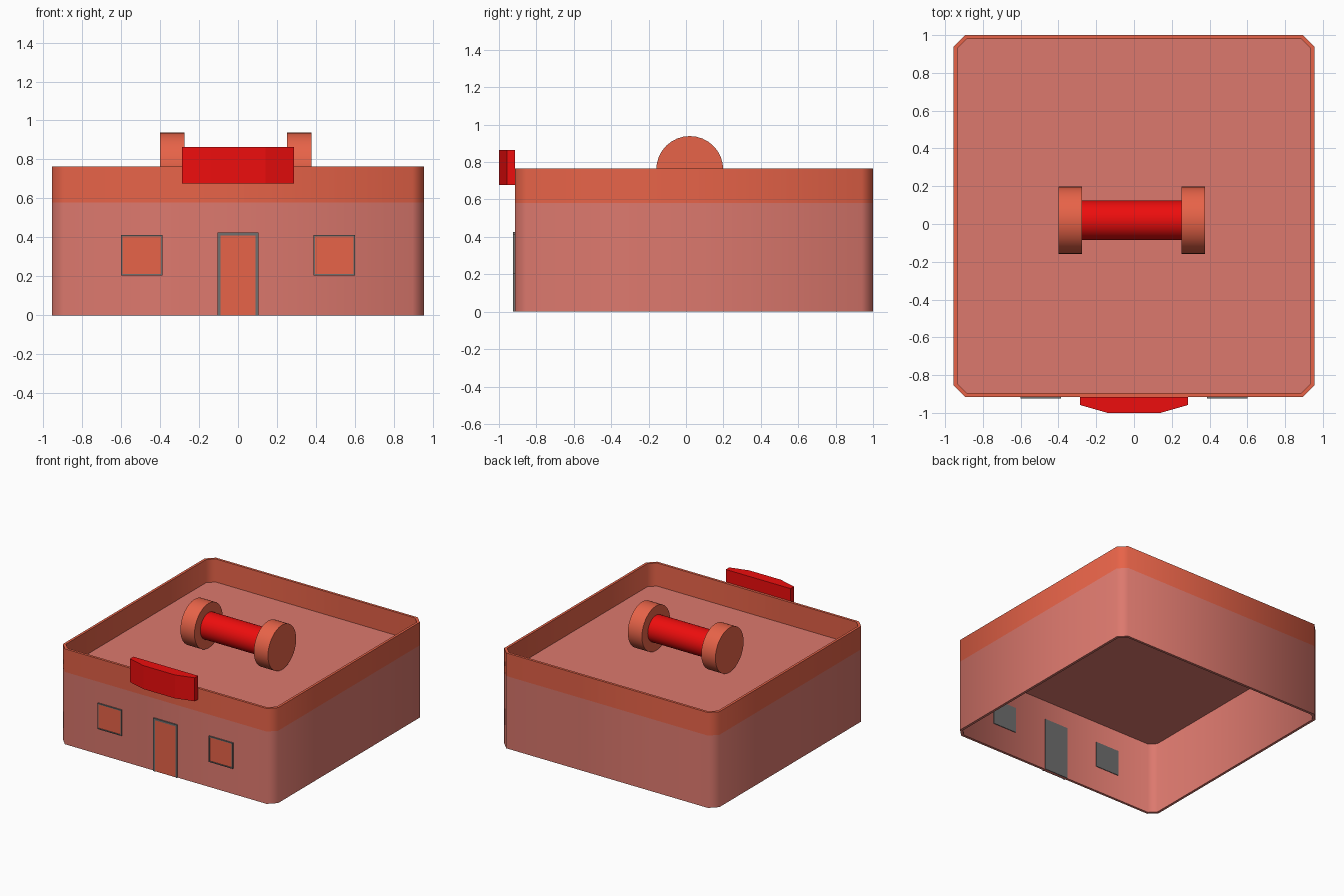
import bpy, bmesh, math
from mathutils import Matrix, Vector

if "Cube" in bpy.data.objects:
    bpy.data.objects.remove(bpy.data.objects["Cube"])


def material(name, rgb):
    m = bpy.data.materials.new(name)
    m.diffuse_color = (*rgb, 1)
    m.use_nodes = True
    m.node_tree.nodes["Principled BSDF"].inputs["Base Color"].default_value = m.diffuse_color
    return m


SALMON = material("salmon", (0.72, 0.19, 0.155))
ORANGE = material("orange", (0.80, 0.125, 0.065))
RED = material("red", (0.85, 0.004, 0.004))
GREY = material("grey", (0.16, 0.16, 0.16))


def finish(name, bm, mats, smooth=None):
    bmesh.ops.recalc_face_normals(bm, faces=bm.faces[:])
    mesh = bpy.data.meshes.new(name)
    bm.to_mesh(mesh)
    bm.free()
    for m in mats:
        mesh.materials.append(m)
    ob = bpy.data.objects.new(name, mesh)
    bpy.context.collection.objects.link(ob)
    if smooth:
        mesh.shade_smooth()
        mesh.set_sharp_from_angle(angle=math.radians(smooth))
    return ob


def octagon(inset, z):
    # rectangle outline with chamfered corners
    x, y0, y1 = 0.955 - inset, -0.915 + inset, 1.0 - inset
    c = 0.06 - inset * 0.5
    pts = [(x - c, y0), (x, y0 + c), (x, y1 - c), (x - c, y1),
           (c - x, y1), (-x, y1 - c), (-x, y0 + c), (c - x, y0)]
    return [(px, py, z) for px, py in pts]


def box(bm, lo, hi):
    lo, hi = Vector(lo), Vector(hi)
    mat = Matrix.Translation((lo + hi) / 2) @ Matrix.Diagonal((*(hi - lo), 1))
    return bmesh.ops.create_cube(bm, size=1, matrix=mat)["verts"]


# Hollow walls with a parapet band above roof level
ROOF, TOP, THICK = 0.58, 0.765, 0.02
bm = bmesh.new()
section = [(0, 0), (0, ROOF), (0, TOP), (THICK, TOP), (THICK, ROOF), (THICK, 0)]
rings = [[bm.verts.new(p) for p in octagon(i, z)] for i, z in section]
for k in range(len(rings)):
    a, b = rings[k], rings[(k + 1) % len(rings)]
    for j in range(8):
        n = (j + 1) % 8
        f = bm.faces.new((a[j], a[n], b[n], b[j]))
        f.material_index = 1 if k in (1, 2, 3) else 0
finish("walls", bm, [SALMON, ORANGE], smooth=60)

# Flat roof inside the parapet
bm = bmesh.new()
face = bm.faces.new([bm.verts.new(p) for p in octagon(THICK, ROOF)])
roof = finish("roof", bm, [SALMON])
if roof.data.polygons[0].normal.z < 0:
    roof.data.flip_normals()


# Door and windows: grey frame bars around a panel with an orange front
def opening(name, x0, x1, z0, z1, border, sill):
    front, back, recess = -0.925, -0.89, -0.92
    bottom = z0 + border if sill else z0
    bm = bmesh.new()
    box(bm, (x0, front, z0), (x0 + border, back, z1))
    box(bm, (x1 - border, front, z0), (x1, back, z1))
    box(bm, (x0 + border, front, z1 - border), (x1 - border, back, z1))
    if sill:
        box(bm, (x0 + border, front, z0), (x1 - border, back, bottom))
    panel = box(bm, (x0 + border, recess, bottom), (x1 - border, back, z1 - border))
    bm.normal_update()
    for f in panel[0].link_faces[:] + panel[-1].link_faces[:]:
        if f.normal.y < -0.9:
            f.material_index = 1
    finish(name, bm, [GREY, ORANGE])


opening("door", -0.105, 0.105, 0, 0.425, 0.014, False)
opening("left_window", -0.60, -0.387, 0.205, 0.412, 0.008, True)
opening("right_window", 0.387, 0.60, 0.205, 0.412, 0.008, True)

# Bowed sign board over the door
bm = bmesh.new()
outline = [(-0.287, -0.915), (-0.287, -0.958), (-0.14, -1.0),
           (0.14, -1.0), (0.287, -0.958), (0.287, -0.915)]
base = bm.faces.new([bm.verts.new((x, y, 0.677)) for x, y in outline])
up = bmesh.ops.extrude_face_region(bm, geom=[base])["geom"]
bmesh.ops.translate(bm, vec=(0, 0, 0.188),
                    verts=[v for v in up if isinstance(v, bmesh.types.BMVert)])
finish("sign_board", bm, [RED])


# Rooftop dumbbell, lying along x
def rod(name, x0, x1, radius, mat):
    bm = bmesh.new()
    place = Matrix.Translation(((x0 + x1) / 2, 0.02, 0.76)) @ Matrix.Rotation(math.pi / 2, 4, "Y")
    bmesh.ops.create_cone(bm, cap_ends=True, segments=32, radius1=radius,
                          radius2=radius, depth=x1 - x0, matrix=place)
    finish(name, bm, [mat], smooth=40)


rod("dumbbell_bar", -0.275, 0.252, 0.105, RED)
rod("dumbbell_left_weight", -0.40, -0.275, 0.179, ORANGE)
rod("dumbbell_right_weight", 0.252, 0.377, 0.179, ORANGE)
